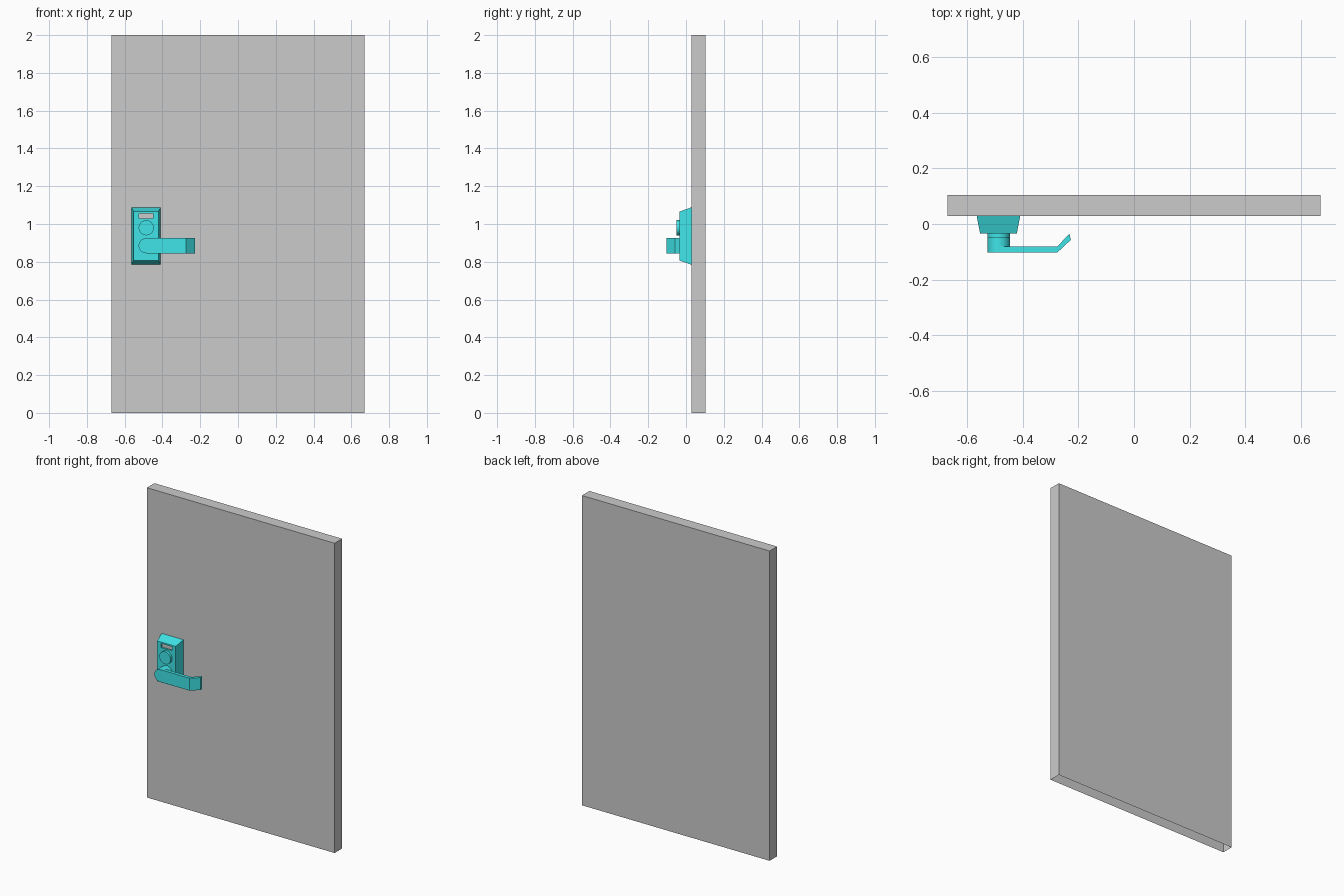
import bpy, bmesh, math
from mathutils import Vector

if "Cube" in bpy.data.objects:
    bpy.data.objects.remove(bpy.data.objects["Cube"])

teal = bpy.data.materials.new("teal")
teal.diffuse_color = (0.05, 0.78, 0.8, 1)
teal.use_nodes = True
teal.node_tree.nodes["Principled BSDF"].inputs["Base Color"].default_value = teal.diffuse_color

CX, R = -0.486, 0.04          # axis and radius shared by dial, spindle and lever
PLATE_Y = -0.034              # front of the lock plate


def finish(name, bm, mat=None, smooth=False, closed=True):
    if closed:
        bmesh.ops.recalc_face_normals(bm, faces=bm.faces[:])
    me = bpy.data.meshes.new(name)
    bm.to_mesh(me)
    bm.free()
    ob = bpy.data.objects.new(name, me)
    bpy.context.collection.objects.link(ob)
    if mat:
        me.materials.append(mat)
    if smooth:
        bpy.context.view_layer.objects.active = ob
        ob.select_set(True)
        bpy.ops.object.shade_smooth_by_angle(angle=math.radians(30))
        ob.select_set(False)
    return ob


def rect(bm, x0, x1, z0, z1, y):
    return [bm.verts.new((x, y, z)) for x, z in ((x0, z0), (x1, z0), (x1, z1), (x0, z1))]


def bridge(bm, a, b):
    n = len(a)
    for i in range(n):
        j = (i + 1) % n
        bm.faces.new((a[i], a[j], b[j], b[i]))


def disc_part(name, z, y_back, y_front):
    bm = bmesh.new()
    rings = [[bm.verts.new((CX + R * math.cos(t), y, z + R * math.sin(t)))
              for t in (i * math.tau / 32 for i in range(32))] for y in (y_back, y_front)]
    bridge(bm, *rings)
    for ring in rings:
        bm.faces.new(ring)
    return finish(name, bm, teal, True)


# Door panel, open on its underside
bm = bmesh.new()
back, front = rect(bm, -0.67, 0.67, 0, 2, 0.104), rect(bm, -0.67, 0.67, 0, 2, 0.028)
bridge(bm, back, front)
bm.faces.new(back)
bm.faces.new(front)
bmesh.ops.recalc_face_normals(bm, faces=bm.faces[:])
bmesh.ops.delete(bm, geom=[f for f in bm.faces if f.normal.z < -0.9], context='FACES_ONLY')
finish("door_panel", bm, closed=False)

# Tapered lock plate with a recessed window
WIN = (-0.525, -0.449, 1.03, 1.056)
bm = bmesh.new()
loops = [rect(bm, -0.565, -0.409, 0.785, 1.088, 0.028),
         rect(bm, -0.553, -0.421, 0.806, 1.066, PLATE_Y),
         rect(bm, *WIN, PLATE_Y),
         rect(bm, *WIN, PLATE_Y + 0.01)]
for a, b in zip(loops, loops[1:]):
    bridge(bm, a, b)
finish("lock_plate", bm, teal)

# Grey panel at the bottom of the window
bm = bmesh.new()
bm.faces.new(rect(bm, *WIN, PLATE_Y + 0.01))
finish("window_panel", bm, closed=False)

# Round dial and lever spindle
disc_part("dial", 0.98, PLATE_Y, -0.051)
disc_part("lever_spindle", 0.885, PLATE_Y, -0.08)

# Lever: rounded bar with its end face extruded into the bent tip
bm = bmesh.new()
arc = [(CX + R * math.cos(t), 0.885 + R * math.sin(t))
       for t in (math.pi / 2 + i * math.pi / 16 for i in range(17))]
outline = arc + [(-0.275, 0.845), (-0.275, 0.925)]
rings = [[bm.verts.new((x, y, z)) for x, z in outline] for y in (-0.102, -0.08)]
bridge(bm, *rings)
for ring in rings:
    bm.faces.new(ring)
end = next(f for f in bm.faces if all(v.co.x > -0.28 for v in f.verts))
ext = bmesh.ops.extrude_discrete_faces(bm, faces=[end])
tip = ext['faces'][0]
for v in tip.verts:
    v.co.x, v.co.y = (-0.227, -0.057) if v.co.y < -0.09 else (-0.232, -0.035)
bmesh.ops.remove_doubles(bm, verts=bm.verts[:], dist=0.0001)
finish("lever_handle", bm, teal, True)
